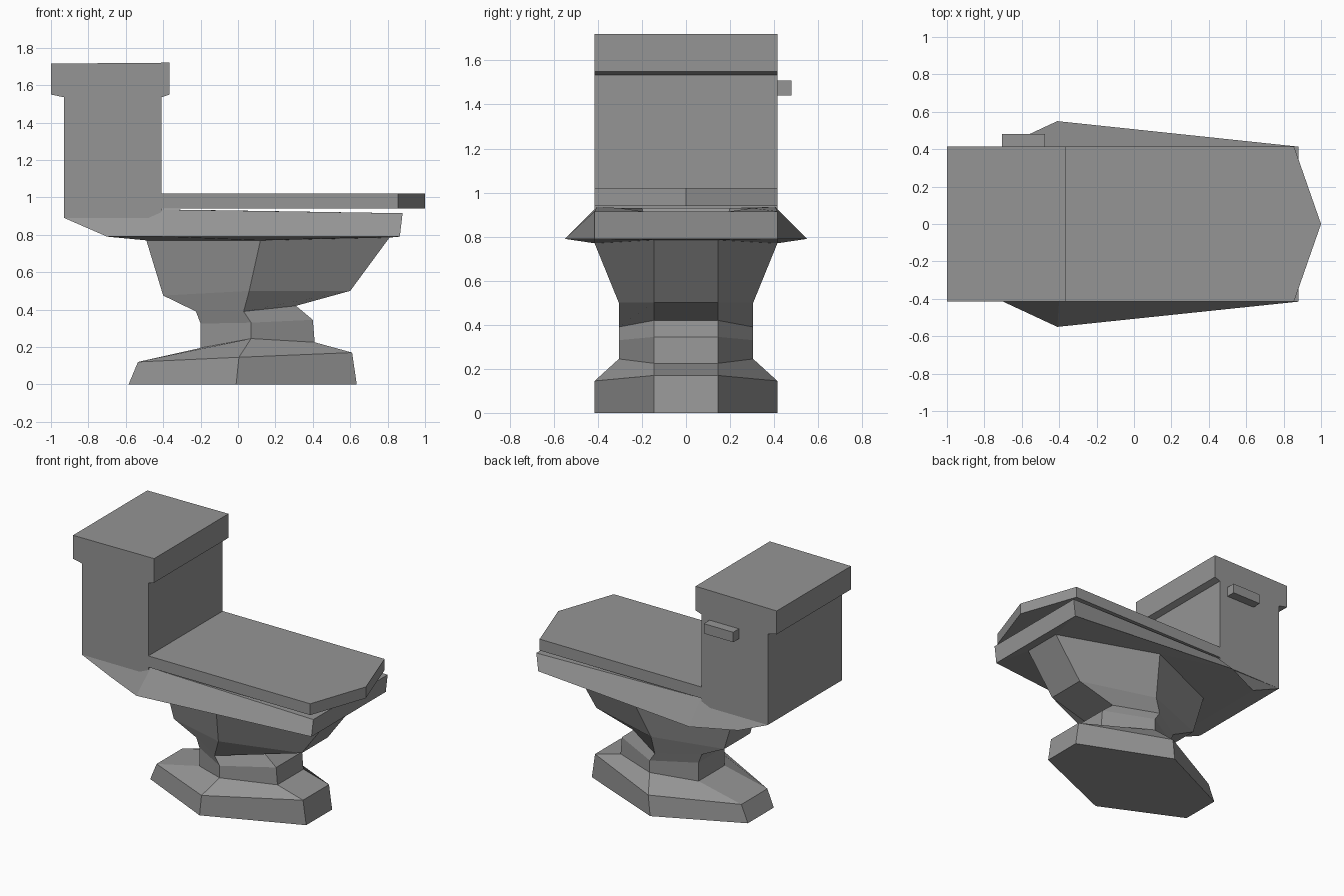
import bpy
import bmesh

default = bpy.data.objects.get("Cube")
if default:
    bpy.data.objects.remove(default, do_unlink=True)

# One grey ceramic for every part
GREY = (0.3, 0.3, 0.3, 1)
ceramic = bpy.data.materials.new("grey_ceramic")
ceramic.use_nodes = True
ceramic.diffuse_color = GREY
ceramic.node_tree.nodes["Principled BSDF"].inputs["Base Color"].default_value = GREY


def finish(name, bm):
    bmesh.ops.recalc_face_normals(bm, faces=bm.faces)
    mesh = bpy.data.meshes.new(name)
    bm.to_mesh(mesh)
    bm.free()
    mesh.materials.append(ceramic)
    obj = bpy.data.objects.new(name, mesh)
    bpy.context.collection.objects.link(obj)
    return obj


def loft(name, rings):
    """Skin closed rings of equal point count and cap both ends."""
    bm = bmesh.new()
    loops = [[bm.verts.new(p) for p in ring] for ring in rings]
    for low, high in zip(loops, loops[1:]):
        for i in range(len(low)):
            j = (i + 1) % len(low)
            bm.faces.new((low[i], low[j], high[j], high[i]))
    bm.faces.new(loops[0][::-1])
    bm.faces.new(loops[-1])
    return finish(name, bm)


def hexagon(back, side, front):
    """Six-point ring from three (x, half width, z) stations."""
    half = [back, side, front]
    return ([(x, -w, z) for x, w, z in half]
            + [(x, w, z) for x, w, z in reversed(half)])


HALF = 0.415   # half width of the tank and lid
END = 0.145    # half width of the pedestal ends
WAIST = 0.305  # half width of the pedestal waist

# Pedestal, bowl, rim and hollow basin
loft("pedestal_and_bowl", [
    hexagon((-.585, END, 0), (-.01, HALF, 0), (.635, END, 0)),
    hexagon((-.535, END, .12), (.005, HALF, .145), (.61, END, .17)),
    hexagon((-.2, END, .195), (.07, WAIST, .245), (.41, END, .225)),
    hexagon((-.2, END, .325), (.07, WAIST, .33), (.4, END, .345)),
    hexagon((-.225, END, .39), (.03, WAIST, .39), (.31, END, .42)),
    hexagon((-.4, END, .475), (.06, WAIST, .5), (.6, END, .5)),
    hexagon((-.49, END, .77), (.12, HALF, .77), (.81, END, .785)),
    hexagon((-.7, HALF, .79), (-.41, .55, .79), (.865, HALF, .79)),
    hexagon((-.93, HALF, .89), (-.4, .405, .935), (.88, HALF, .915)),
    hexagon((-.3, .2, .93), (-.05, .3, .93), (.75, .2, .915)),
    hexagon((-.1, .1, .55), (.1, .2, .55), (.5, .1, .55)),
])

# Tank with overhanging cap, as one side profile
tank = [(-.93, .89), (-.93, 1.535), (-1, 1.55), (-1, 1.715),
        (-.365, 1.72), (-.365, 1.55), (-.41, 1.535), (-.41, .89)]
loft("tank", [[(x, y, z) for x, z in tank] for y in (-HALF, HALF)])

# Closed lid with a pointed front
lid = [(-.41, -HALF), (.855, -HALF), (1, 0), (.855, HALF), (-.41, HALF)]
loft("lid", [[(x, y, z) for x, y in lid] for z in (.94, 1.02)])

# Flush lever on the tank side
lever = [(-.705, HALF), (-.475, HALF), (-.475, .48), (-.705, .48)]
loft("flush_lever", [[(x, y, z) for x, y in lever] for z in (1.44, 1.51)])
